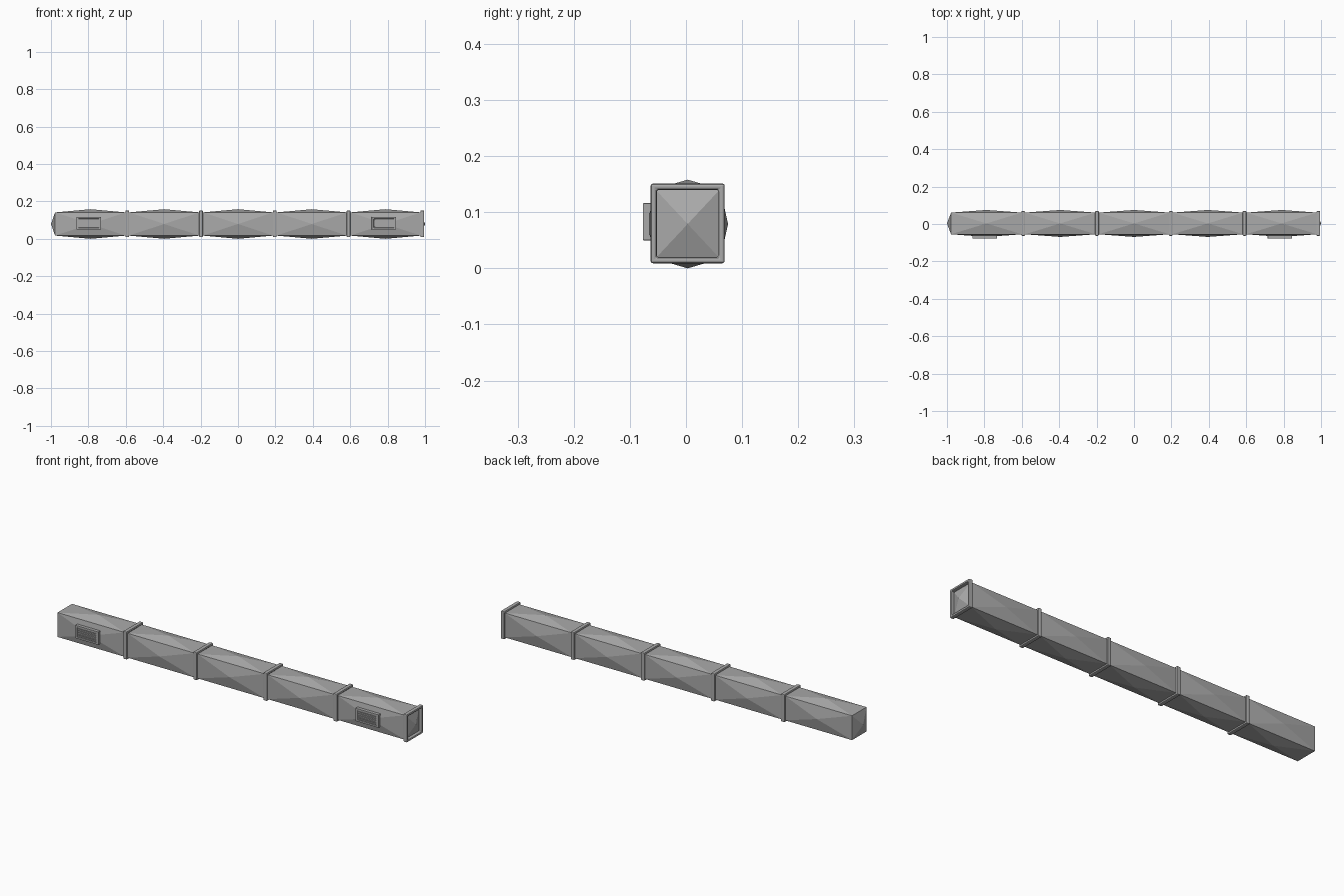
import bpy, bmesh
from mathutils import Vector

cube = bpy.data.objects.get("Cube")
if cube:
    bpy.data.objects.remove(cube, do_unlink=True)

metal = bpy.data.materials.new("galvanised grey")
metal.use_nodes = True
grey = (0.4, 0.4, 0.4, 1)
metal.diffuse_color = grey
metal.node_tree.nodes["Principled BSDF"].inputs["Base Color"].default_value = grey

CY, CZ = 0.003, 0.079      # duct axis
PITCH = 0.3945             # spacing of duct sections


def finish(bm, name, location):
    bmesh.ops.recalc_face_normals(bm, faces=bm.faces)
    mesh = bpy.data.meshes.new(name)
    bm.to_mesh(mesh)
    bm.free()
    mesh.materials.append(metal)
    obj = bpy.data.objects.new(name, mesh)
    obj.location = location
    bpy.context.collection.objects.link(obj)
    return obj


def add_box(bm, size, centre=(0, 0, 0)):
    verts = bmesh.ops.create_cube(bm, size=1)["verts"]
    for v in verts:
        v.co = Vector(a * b for a, b in zip(v.co, size)) + Vector(centre)


def duct_section(name, x):
    # box whose six sides are each raised to a shallow point
    bm = bmesh.new()
    add_box(bm, (0.378, 0.116, 0.124))
    apex = Vector((0.211, 0.072, 0.079))
    for f in bm.faces[:]:
        n = f.normal.copy()
        centre = bmesh.ops.poke(bm, faces=[f])["verts"][0]
        centre.co = Vector(a * b for a, b in zip(n, apex))
    return finish(bm, name, (x, CY, CZ))


def frame(name, location, axis, outer, inner, depth, bevel):
    # rectangular ring, open along the given axis
    bm = bmesh.new()
    rings = []
    for (u, v), d in ((outer, -1), (outer, 1), (inner, 1), (inner, -1)):
        ring = []
        for su, sv in ((-1, -1), (1, -1), (1, 1), (-1, 1)):
            a, b, c = su * u, sv * v, d * depth / 2
            ring.append(bm.verts.new((c, a, b) if axis == "x" else (a, c, b)))
        rings.append(ring)
    for i in range(4):
        r, s = rings[i], rings[(i + 1) % 4]
        for j in range(4):
            k = (j + 1) % 4
            bm.faces.new((r[j], r[k], s[k], s[j]))
    obj = finish(bm, name, location)
    mod = obj.modifiers.new("soft edges", "BEVEL")
    mod.width = bevel
    mod.segments = 2
    mod.limit_method = "ANGLE"
    return obj


def vent(side, x):
    z = 0.083
    # outer rim and inner lip
    frame(side + "_vent_rim", (x, -0.065, z), "y", (0.065, 0.033), (0.054, 0.024), 0.024, 0.001)
    frame(side + "_vent_lip", (x, -0.066, z), "y", (0.0545, 0.0245), (0.049, 0.019), 0.016, 0.001)
    # back plate
    bm = bmesh.new()
    add_box(bm, (0.11, 0.008, 0.05))
    finish(bm, side + "_vent_back", (x, -0.065, z))
    # horizontal slats
    bm = bmesh.new()
    for i in range(4):
        add_box(bm, (0.1, 0.008, 0.005), (0, 0, (i - 1.5) * 0.0095))
    finish(bm, side + "_vent_slats", (x, -0.07, z))


# duct run: five sections, each with a flange on its +x end
for i in range(5):
    x = (i - 2) * PITCH
    duct_section(f"duct_section_{i + 1}", x)
    frame(f"flange_{i + 1}", (x + 0.1965, CY, CZ + 0.001), "x",
          (0.066, 0.071), (0.055, 0.060), 0.02, 0.004)

# vents on the front of the two end sections
for side, sign in (("right", -1), ("left", 1)):
    vent(side, sign * 2 * PITCH - 0.009)
